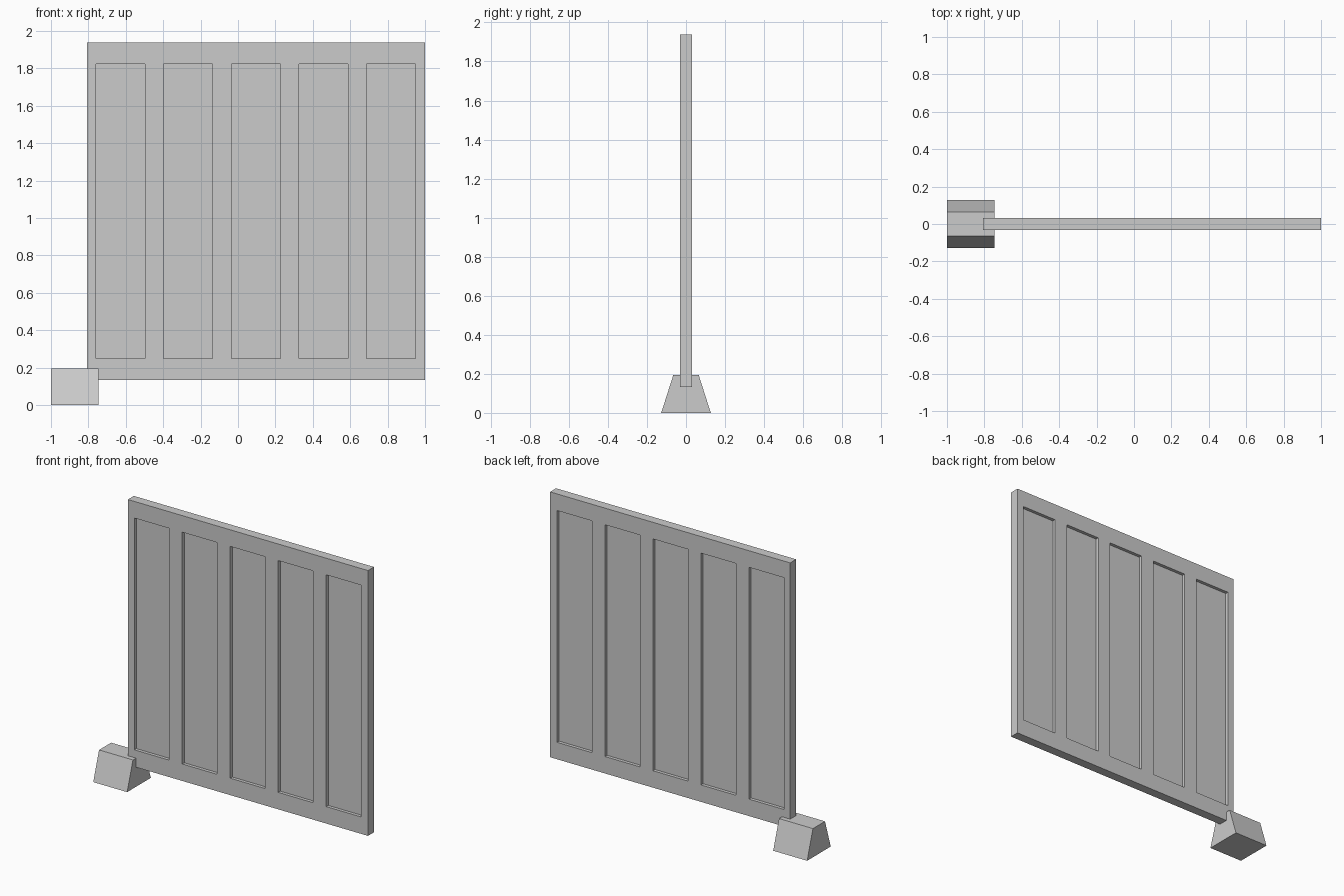
import bpy, bmesh
from mathutils import Vector

if "Cube" in bpy.data.objects:
    bpy.data.objects.remove(bpy.data.objects["Cube"])


def box_mesh(x0, x1, y0, y1, z0, z1):
    bm = bmesh.new()
    bmesh.ops.create_cube(bm, size=1)
    for v in bm.verts:
        v.co = Vector((x1 if v.co.x > 0 else x0,
                       y1 if v.co.y > 0 else y0,
                       z1 if v.co.z > 0 else z0))
    return bm


def finish(bm, name):
    bmesh.ops.recalc_face_normals(bm, faces=bm.faces)
    mesh = bpy.data.meshes.new(name)
    bm.to_mesh(mesh)
    bm.free()
    obj = bpy.data.objects.new(name, mesh)
    bpy.context.collection.objects.link(obj)
    return obj


# Fence panel with five recessed fields on both faces
HALF, DEPTH = 0.032, 0.022
Z0, Z1 = 0.248, 1.824
fields = [(-0.758 + i * 0.361, -0.496 + i * 0.361) for i in range(5)]
bm = box_mesh(-0.806, 1.0, -HALF, HALF, 0.133, 1.937)

cuts = [((x, 0, 0), (1, 0, 0)) for pair in fields for x in pair]
cuts += [((0, 0, z), (0, 0, 1)) for z in (Z0, Z1)]
for co, no in cuts:
    geom = bm.verts[:] + bm.edges[:] + bm.faces[:]
    bmesh.ops.bisect_plane(bm, geom=geom, plane_co=co, plane_no=no)


def in_field(face):
    c = face.calc_center_median()
    return (abs(c.y) > HALF - 0.001 and Z0 < c.z < Z1
            and any(a < c.x < b for a, b in fields))


recess = [f for f in bm.faces if in_field(f)]
pushed = bmesh.ops.extrude_discrete_faces(bm, faces=recess)["faces"]
for f in pushed:
    step = -DEPTH if f.calc_center_median().y > 0 else DEPTH
    bmesh.ops.translate(bm, verts=f.verts[:], vec=(0, step, 0))
finish(bm, "fence_panel")

# Tapered foot block holding one lower corner of the panel
bm = box_mesh(-1.0, -0.745, -0.127, 0.127, 0.0, 0.195)
for v in bm.verts:
    if v.co.z > 0.1:
        v.co.y *= 0.51
finish(bm, "foot_block")
